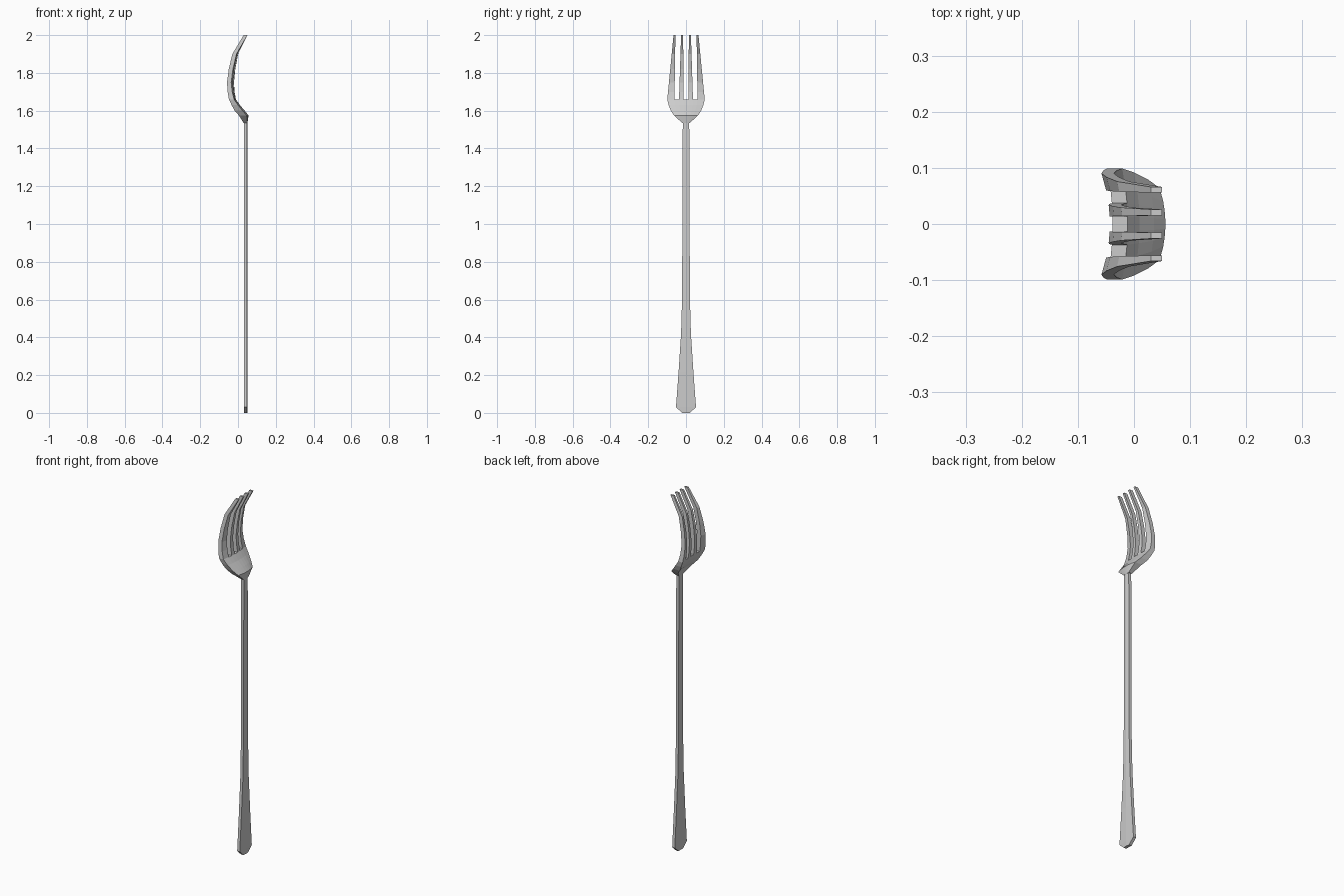
import bpy, bmesh

if "Cube" in bpy.data.objects:
    bpy.data.objects.remove(bpy.data.objects["Cube"])


def slab(name, rows, strips):
    """Face grid extruded toward -x. Each row: z, +x surface, thickness, edge dish,
    list of y positions. strips(i) gives the column indices filled above row i."""
    bm = bmesh.new()
    grid, thick = [], {}
    for z, x, t, dish, ys in rows:
        half = max(abs(y) for y in ys)
        grid.append([bm.verts.new((x - dish * (y / half) ** 2, y, z)) for y in ys])
        thick[round(z, 4)] = t
    faces = []
    for i in range(len(rows) - 1):
        a, b = grid[i], grid[i + 1]
        for j in strips(i):
            faces.append(bm.faces.new((a[j], a[j + 1], b[j + 1], b[j])))
    ext = bmesh.ops.extrude_face_region(bm, geom=faces, use_keep_orig=True)
    for v in ext["geom"]:
        if isinstance(v, bmesh.types.BMVert):
            v.co.x -= thick[round(v.co.z, 4)]
    bmesh.ops.recalc_face_normals(bm, faces=bm.faces[:])
    me = bpy.data.meshes.new(name)
    bm.to_mesh(me)
    bm.free()
    ob = bpy.data.objects.new(name, me)
    bpy.context.collection.objects.link(ob)
    return ob


def mirrored(ys):
    return [-y for y in ys] + ys[::-1]


# Fork head: bowl rows share all columns, tine rows leave the slots open
root = [0.099, 0.061, 0.037, 0.013]
tip = [0.066, 0.056, 0.026, 0.015]
SLOT_Z = 1.66
profile = [  # z, +x surface, thickness, dish
    (1.535, 0.050, 0.020, 0.000),
    (1.575, 0.056, 0.042, 0.010),
    (1.60, 0.036, 0.042, 0.012),
    (1.63, 0.010, 0.034, 0.010),
    (SLOT_Z, -0.011, 0.027, 0.010),
    (1.70, -0.018, 0.024, 0.013),
    (1.75, -0.021, 0.022, 0.015),
    (1.82, -0.014, 0.022, 0.013),
    (1.90, 0.001, 0.022, 0.009),
    (2.00, 0.050, 0.020, 0.000),
]
bowl_half = [0.020, 0.064, 0.080, 0.092]
rows = []
for i, (z, x, t, d) in enumerate(profile):
    if i < 4:
        ys = [y * bowl_half[i] / root[0] for y in root]
    else:
        f = (z - SLOT_Z) / (2.0 - SLOT_Z)
        ys = [a + (b - a) * f for a, b in zip(root, tip)]
    rows.append((z, x, t, d, mirrored(ys)))
slab("fork_head", rows, lambda i: range(7) if i < 4 else (0, 2, 4, 6))

# Handle: slim stem flaring to a chamfered end, with a faint centre ridge
outline = [(0.0, 0.020), (0.03, 0.053), (0.22, 0.039), (0.42, 0.026),
           (0.60, 0.021), (1.0, 0.019), (1.56, 0.017)]
slab("handle", [(z, 0.050, 0.016, 0.002, [-w, 0, w]) for z, w in outline],
     lambda i: range(2))
